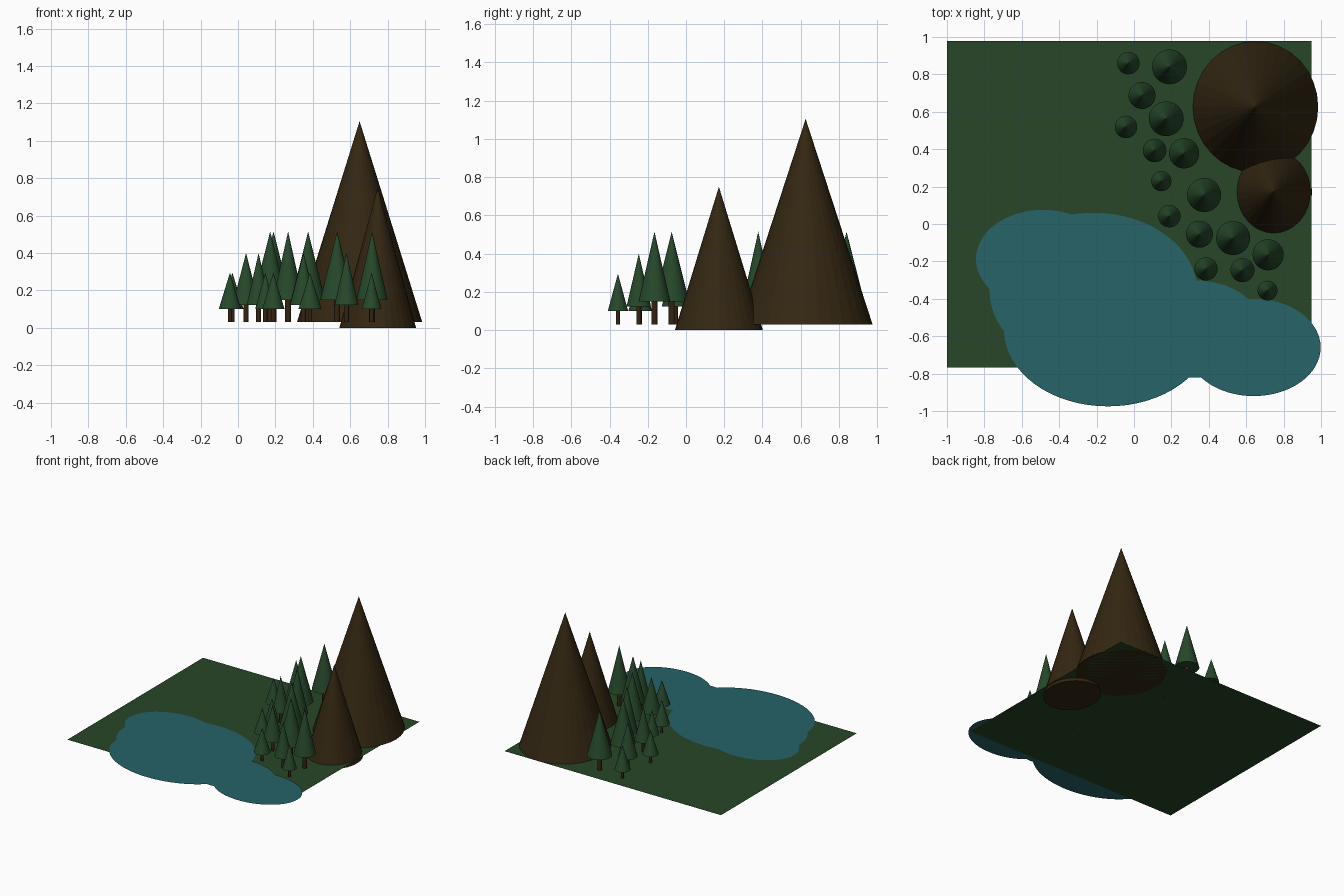
import bpy, bmesh, math
from mathutils import Matrix

if "Cube" in bpy.data.objects:
    bpy.data.objects.remove(bpy.data.objects["Cube"])

GROUND_Z = 0.03


def material(name, rgb):
    m = bpy.data.materials.new(name)
    m.diffuse_color = (*rgb, 1)
    m.use_nodes = True
    m.node_tree.nodes["Principled BSDF"].inputs["Base Color"].default_value = m.diffuse_color
    return m


GRASS = material("grass green", (0.020, 0.062, 0.020))
WATER = material("lake blue", (0.020, 0.125, 0.140))
ROCK = material("mountain brown", (0.034, 0.020, 0.006))
LEAF = material("pine green", (0.020, 0.065, 0.024))
BARK = material("bark brown", (0.036, 0.018, 0.006))


def finish(name, bm, mat):
    me = bpy.data.meshes.new(name)
    bm.to_mesh(me)
    bm.free()
    me.materials.append(mat)
    ob = bpy.data.objects.new(name, me)
    bpy.context.collection.objects.link(ob)
    return ob


def add_cone(bm, x, y, z0, z1, rx, ry, sides=32, taper=0.0):
    """Capped cone or cylinder with an elliptical base, from z0 to z1."""
    mat = Matrix.Translation((x, y, (z0 + z1) / 2)) @ Matrix.Diagonal((rx, ry, 1, 1))
    bmesh.ops.create_cone(bm, cap_ends=True, segments=sides, radius1=1,
                          radius2=taper, depth=z1 - z0, matrix=mat)


# Ground sheet
bm = bmesh.new()
bmesh.ops.create_grid(bm, x_segments=1, y_segments=1, size=1,
                      matrix=Matrix.Translation((-0.025, 0.105, GROUND_Z))
                      @ Matrix.Diagonal((0.975, 0.873, 1, 1)))
finish("ground", bm, GRASS)

# Lake made of overlapping flat ellipses: x, y, half width, half depth
bm = bmesh.new()
for i, (x, y, rx, ry) in enumerate([
        (-0.487, -0.187, 0.358, 0.263), (-0.217, -0.36, 0.555, 0.42),
        (-0.14, -0.565, 0.555, 0.41), (0.33, -0.562, 0.358, 0.26),
        (0.64, -0.66, 0.358, 0.26)]):
    bmesh.ops.create_circle(bm, cap_ends=True, segments=64, radius=1,
                            matrix=Matrix.Translation((x, y, GROUND_Z + 0.004 + i * 0.0003))
                            @ Matrix.Diagonal((rx, ry, 1, 1)))
for f in bm.faces:
    if f.normal.z < 0:
        f.normal_flip()
finish("lake", bm, WATER)

# Mountains
for name, args in (("large_mountain", (0.65, 0.626, GROUND_Z, 1.105, 0.335, 0.35)),
                   ("small_mountain", (0.747, 0.172, 0.0, 0.75, 0.205, 0.23))):
    bm = bmesh.new()
    add_cone(bm, *args)
    finish(name, bm, ROCK)

# Pine trees: crown base, crown tip, trunk radius per size
SIZES = {"large": (0.15, 0.515, 0.016),
         "medium": (0.123, 0.40, 0.013),
         "small": (0.10, 0.295, 0.011)}
# x, y, crown radius
TREES = {
    "large": [(0.19, 0.84, 0.093), (0.172, 0.563, 0.093), (0.268, 0.378, 0.081),
              (0.375, 0.155, 0.091), (0.53, -0.075, 0.091), (0.717, -0.165, 0.083)],
    "medium": [(0.043, 0.687, 0.072), (0.11, 0.393, 0.063),
               (0.35, -0.055, 0.072), (0.58, -0.247, 0.064)],
    "small": [(-0.03, 0.86, 0.06), (-0.043, 0.519, 0.06), (0.146, 0.229, 0.054),
              (0.189, 0.042, 0.06), (0.385, -0.24, 0.062), (0.714, -0.356, 0.053)],
}
for size, spots in TREES.items():
    base, tip, trunk_r = SIZES[size]
    for i, (x, y, r) in enumerate(spots):
        bm = bmesh.new()
        add_cone(bm, x, y, base, tip, r, r)
        finish(f"{size}_tree_crown_{i + 1}", bm, LEAF)
        bm = bmesh.new()
        add_cone(bm, x, y, GROUND_Z, base, trunk_r, trunk_r, 16, 1.0)
        finish(f"{size}_tree_trunk_{i + 1}", bm, BARK)
